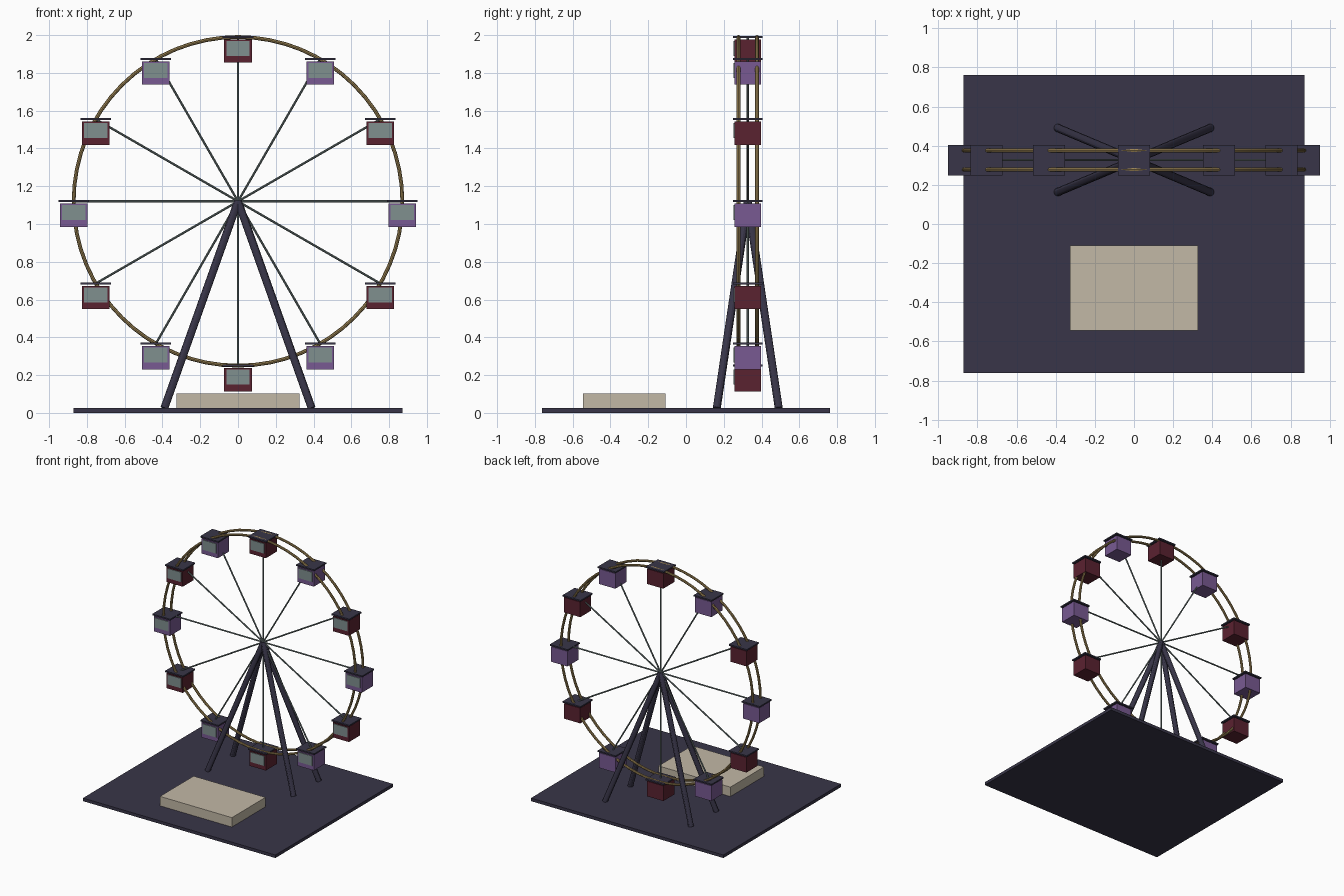
import bpy
from math import cos, sin, pi
from mathutils import Vector

old = bpy.data.objects.get("Cube")
if old:
    bpy.data.objects.remove(old, do_unlink=True)


def material(name, hex_code):
    def linear(c):
        return c / 12.92 if c <= 0.04045 else ((c + 0.055) / 1.055) ** 2.4
    rgb = [linear(b / 255) for b in bytes.fromhex(hex_code)]
    mat = bpy.data.materials.new(name)
    mat.use_nodes = True
    mat.diffuse_color = (*rgb, 1)
    mat.node_tree.nodes["Principled BSDF"].inputs["Base Color"].default_value = (*rgb, 1)
    return mat


navy = material("dark navy", "383548")
cream = material("cream stone", "c2b8a6")
gold = material("gold", "9c8454")
steel = material("grey steel", "72807f")
purple = material("purple", "785a92")
red = material("dark red", "5a2230")
glass = material("window glass", "80908f")


def finish(name, mat, smooth=False):
    obj = bpy.context.object
    obj.name = name
    obj.data.materials.append(mat)
    if smooth:
        bpy.ops.object.shade_smooth_by_angle()
    return obj


def box(name, centre, size, mat):
    bpy.ops.mesh.primitive_cube_add(size=1, location=centre)
    obj = bpy.context.object
    obj.scale = size
    bpy.ops.object.transform_apply(location=False, rotation=False, scale=True)
    return finish(name, mat)


def rod(name, start, end, radius, sides, mat):
    start, end = Vector(start), Vector(end)
    axis = end - start
    bpy.ops.mesh.primitive_cylinder_add(
        vertices=sides, radius=radius, depth=axis.length, location=(start + end) / 2,
        rotation=axis.to_track_quat("Z", "Y").to_euler())
    return finish(name, mat, smooth=True)


WHEEL_Y, HUB_Z, RADIUS = 0.327, 1.12, 0.87
hub = Vector((0, WHEEL_Y, HUB_Z))

# Ground plate and boarding platform
box("base", (0, 0, 0.0125), (1.744, 1.524, 0.025), navy)
box("platform", (0, -0.327, 0.063), (0.652, 0.436, 0.078), cream)

# Four splayed support legs
for sx, x_side in ((-1, "right"), (1, "left")):
    for sy, y_side in ((-1, "front"), (1, "back")):
        foot = (sx * 0.39, WHEEL_Y + sy * 0.164, 0.025)
        rod(f"{y_side}_{x_side}_leg", foot, hub, 0.021, 12, navy)

# Twin rims
for sy, side in ((-1, "front"), (1, "back")):
    bpy.ops.mesh.primitive_torus_add(
        major_radius=RADIUS, minor_radius=0.01, major_segments=64, minor_segments=8,
        location=(0, WHEEL_Y + sy * 0.049, HUB_Z), rotation=(pi / 2, 0, 0))
    finish(f"{side}_rim", gold, smooth=True)

# Spokes and hanging cabins, alternating in colour
for i in range(12):
    angle = i * pi / 6
    pivot = hub + RADIUS * Vector((cos(angle), 0, sin(angle)))
    rod(f"spoke_{i}", hub, pivot, 0.006, 8, steel)
    box(f"cabin_roof_{i}", pivot + Vector((0, 0, 0.001)), (0.163, 0.156, 0.011), navy)
    box(f"cabin_{i}", pivot + Vector((0, 0, -0.074)), (0.146, 0.142, 0.124),
        red if i % 2 else purple)
    box(f"cabin_window_{i}", pivot + Vector((0, -0.072, -0.06)), (0.124, 0.008, 0.08), glass)
